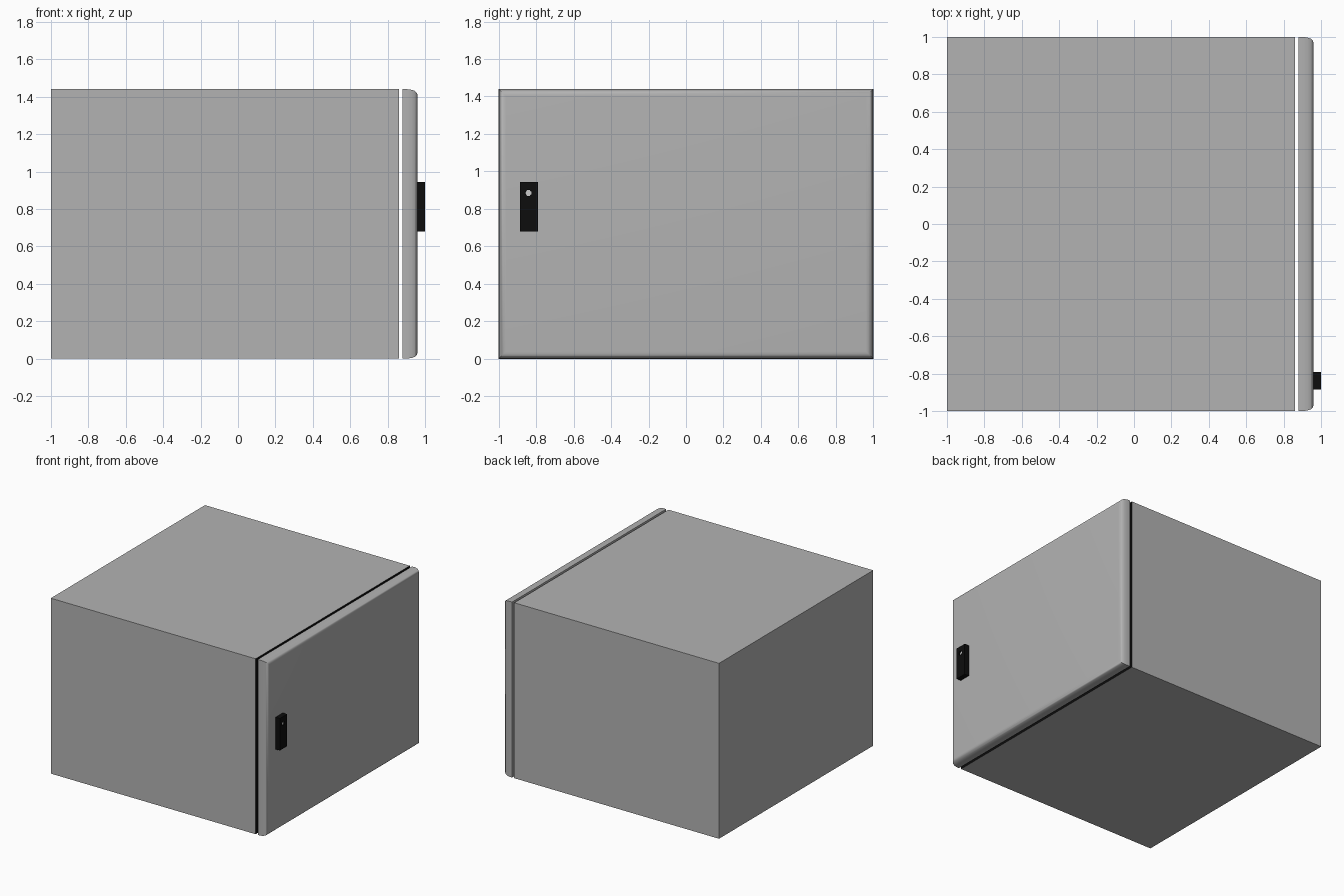
import bpy, bmesh, math

if "Cube" in bpy.data.objects:
    bpy.data.objects.remove(bpy.data.objects["Cube"])

H = 1.44  # cabinet height

black = bpy.data.materials.new("black")
black.diffuse_color = (0.004, 0.004, 0.004, 1)
black.use_nodes = True
black.node_tree.nodes["Principled BSDF"].inputs["Base Color"].default_value = black.diffuse_color
grey = bpy.data.materials.new("grey")
grey.diffuse_color = (0.45, 0.45, 0.45, 1)
grey.use_nodes = True
grey.node_tree.nodes["Principled BSDF"].inputs["Base Color"].default_value = grey.diffuse_color


def box(name, lo, hi):
    bpy.ops.mesh.primitive_cube_add(size=1, location=[(a + b) / 2 for a, b in zip(lo, hi)])
    ob = bpy.context.object
    ob.name = name
    ob.scale = [b - a for a, b in zip(lo, hi)]
    bpy.ops.object.transform_apply(location=False, rotation=False, scale=True)
    return ob


def cylinder_x(name, r, x0, x1, y, z):
    bpy.ops.mesh.primitive_cylinder_add(vertices=24, radius=r, depth=x1 - x0,
                                        location=((x0 + x1) / 2, y, z),
                                        rotation=(0, math.pi / 2, 0))
    ob = bpy.context.object
    ob.name = name
    return ob


# Cabinet body, with a dark face behind the door gap
body = box("cabinet_body", (-1, -1, 0), (0.86, 1, H))
body.data.materials.append(grey)
body.data.materials.append(black)
for p in body.data.polygons:
    if p.normal.x > 0.9:
        p.material_index = 1

# Door: rectangular rings (x, inset) giving a softly rounded front rim
rings = [(0.88, 0), (0.905, 0), (0.928, 0.003), (0.945, 0.009),
         (0.955, 0.018), (0.959, 0.028), (0.96, 0.04)]
bm = bmesh.new()
loops = []
for x, i in rings:
    loops.append([bm.verts.new(c) for c in ((x, -1 + i, i), (x, 1 - i, i),
                                            (x, 1 - i, H - i), (x, -1 + i, H - i))])
for a, b in zip(loops, loops[1:]):
    for k in range(4):
        n = (k + 1) % 4
        bm.faces.new((a[k], a[n], b[n], b[k]))
bm.faces.new(loops[0][::-1])
bm.faces.new(loops[-1])
bmesh.ops.recalc_face_normals(bm, faces=bm.faces)
mesh = bpy.data.meshes.new("door")
bm.to_mesh(mesh)
bm.free()
door = bpy.data.objects.new("door", mesh)
bpy.context.collection.objects.link(door)
door.data.materials.append(grey)
bpy.ops.object.select_all(action='DESELECT')
door.select_set(True)
bpy.context.view_layer.objects.active = door
bpy.ops.object.shade_smooth_by_angle(angle=math.radians(35))

# Black handle plate with a round keyhole recess
handle = box("handle", (0.958, -0.885, 0.68), (1, -0.79, 0.943))
handle.data.materials.append(black)
cutter = cylinder_x("keyhole_cutter", 0.017, 0.98, 1.02, -0.84, 0.885)
cutter.hide_render = True
cutter.hide_set(True)
mod = handle.modifiers.new("keyhole", 'BOOLEAN')
mod.operation = 'DIFFERENCE'
mod.object = cutter
mod.solver = 'EXACT'

# Lock barrel seated in the keyhole
lock = cylinder_x("lock_barrel", 0.0165, 0.97, 0.99, -0.84, 0.885)
bpy.ops.object.shade_smooth_by_angle(angle=math.radians(35))
